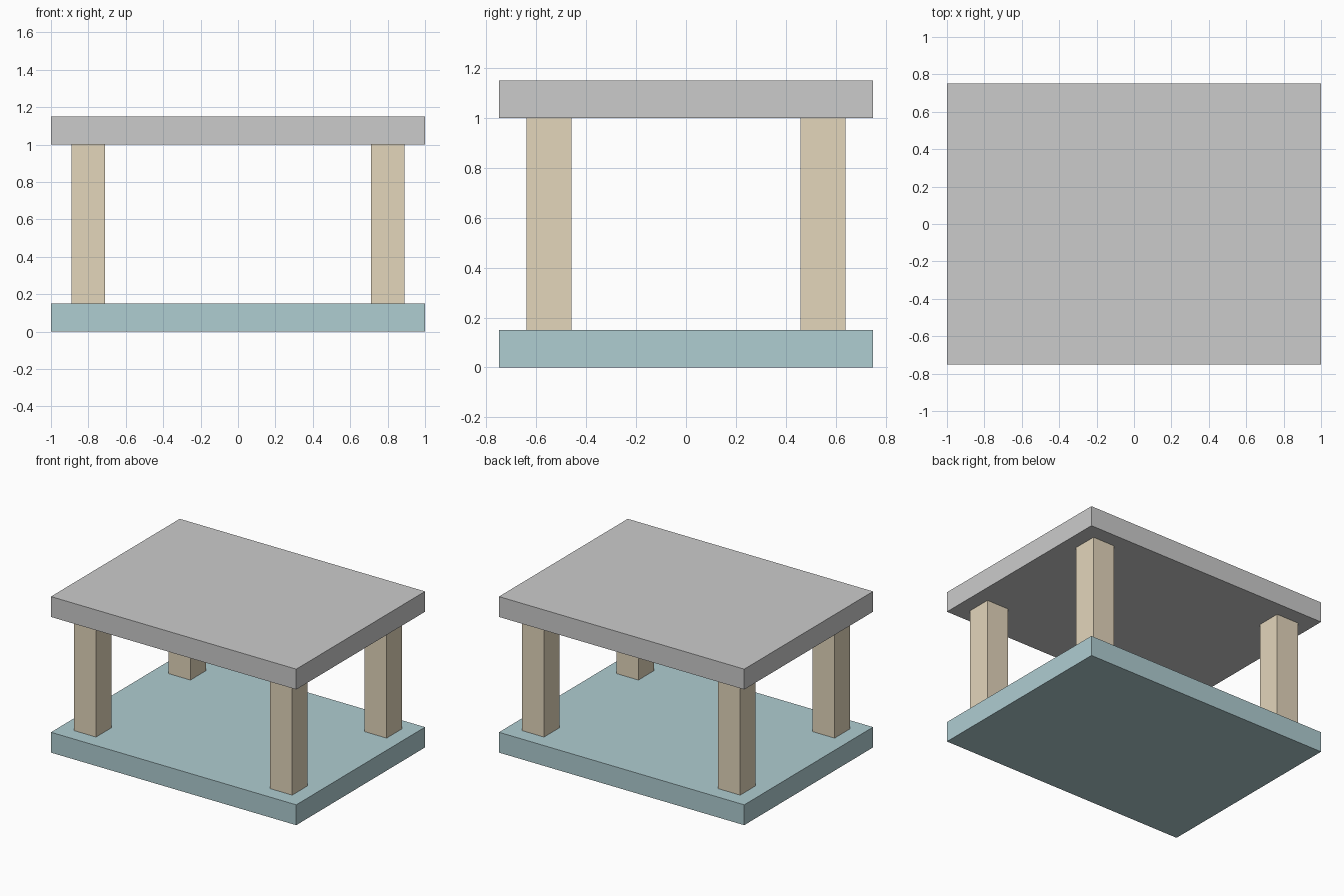
import bpy

if "Cube" in bpy.data.objects:
    bpy.data.objects.remove(bpy.data.objects["Cube"])


def material(name, rgb):
    mat = bpy.data.materials.new(name)
    mat.diffuse_color = (*rgb, 1)
    mat.use_nodes = True
    mat.node_tree.nodes["Principled BSDF"].inputs["Base Color"].default_value = mat.diffuse_color
    return mat


def box(name, size, centre, mat=None):
    bpy.ops.mesh.primitive_cube_add(size=1, location=centre)
    obj = bpy.context.object
    obj.name = name
    obj.scale = size
    bpy.ops.object.transform_apply(location=False, rotation=False, scale=True)
    if mat:
        obj.data.materials.append(mat)
    return obj


teal = material("teal", (0.43, 0.61, 0.64))
wood = material("wood", (0.77, 0.67, 0.50))

LENGTH, DEPTH, SLAB = 2.0, 1.5, 0.15
LEG_WIDTH, LEG_TOP = 0.18, 1.0
LEG_X, LEG_Y = 0.8, 0.55

# Lower shelf and table top
box("lower_shelf", (LENGTH, DEPTH, SLAB), (0, 0, SLAB / 2), teal)
box("table_top", (LENGTH, DEPTH, SLAB), (0, 0, LEG_TOP + SLAB / 2))

# Four square legs between the slabs
for y_name, sy in (("front", -1), ("back", 1)):
    for x_name, sx in (("left", -1), ("right", 1)):
        box(f"{y_name}_{x_name}_leg",
            (LEG_WIDTH, LEG_WIDTH, LEG_TOP - SLAB),
            (sx * LEG_X, sy * LEG_Y, (LEG_TOP + SLAB) / 2), wood)
